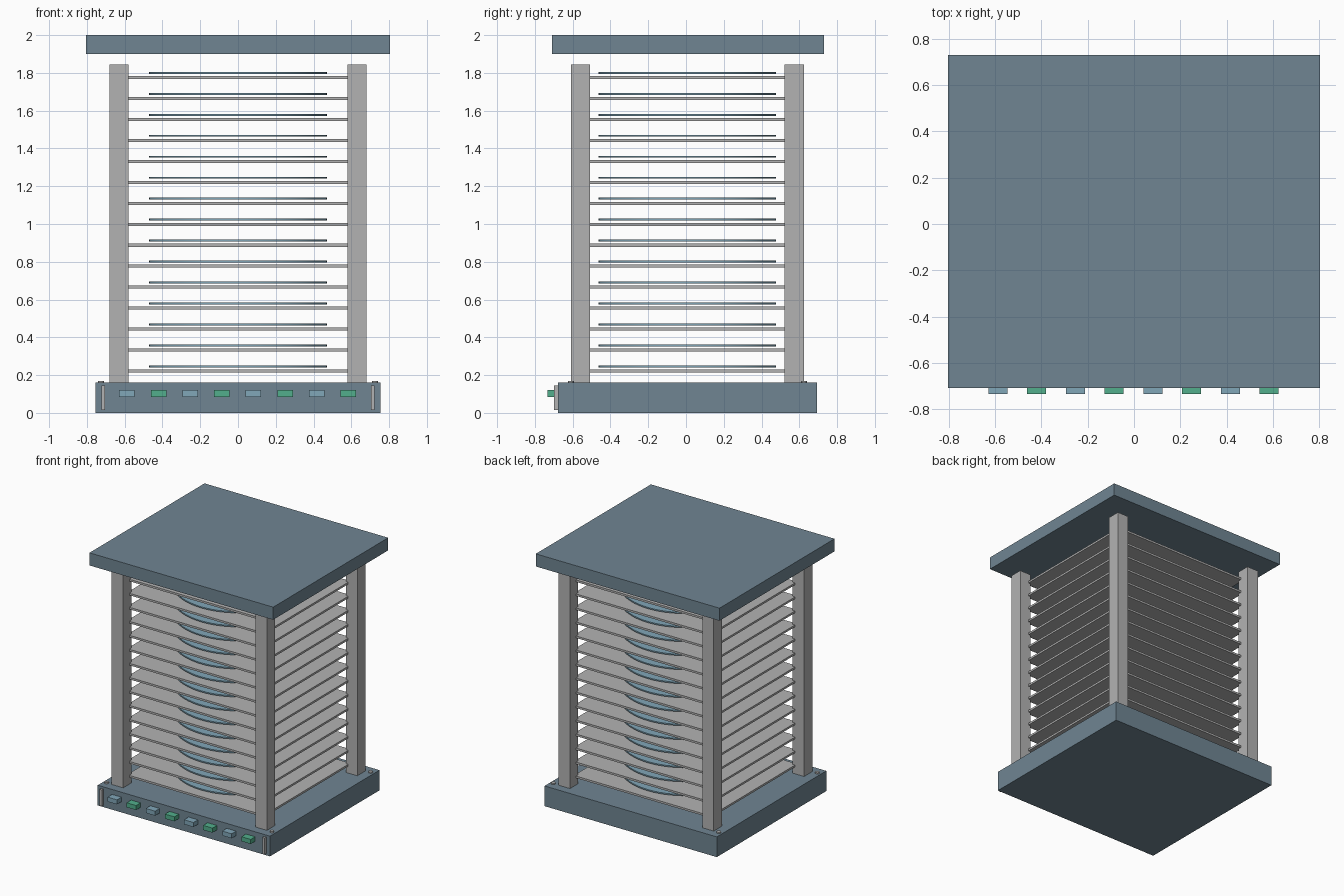
import bpy

cube = bpy.data.objects.get("Cube")
if cube:
    bpy.data.objects.remove(cube, do_unlink=True)


def material(name, r, g, b):
    m = bpy.data.materials.new(name)
    m.use_nodes = True
    m.diffuse_color = (r, g, b, 1)
    m.node_tree.nodes["Principled BSDF"].inputs["Base Color"].default_value = (r, g, b, 1)
    return m


SLATE = material("slate blue", 0.16, 0.235, 0.29)
GREY = material("light grey", 0.45, 0.45, 0.45)
BLUE = material("pale blue", 0.22, 0.385, 0.48)
GREEN = material("green", 0.085, 0.43, 0.265)

MID_Y = 0.0075  # depth centre of the tower


def box(name, centre, size, mat):
    bpy.ops.mesh.primitive_cube_add(size=1, location=centre)
    ob = bpy.context.object
    ob.name = name
    ob.scale = size
    bpy.ops.object.transform_apply(location=False, rotation=False, scale=True)
    ob.data.materials.append(mat)
    return ob


def disc(name, centre, radius, depth, mat, sides):
    bpy.ops.mesh.primitive_cylinder_add(vertices=sides, radius=radius, depth=depth, location=centre)
    ob = bpy.context.object
    ob.name = name
    ob.data.materials.append(mat)
    bpy.ops.object.shade_smooth_by_angle()
    return ob


# Base and floating roof
box("base", (0, MID_Y, 0.08), (1.51, 1.37, 0.16), SLATE)
box("roof", (0, MID_Y + 0.003, 1.95), (1.61, 1.44, 0.1), SLATE)

# Corner posts and the screws beside them
for sx, side in ((-1, "right"), (1, "left")):
    for sy, end in ((-1, "front"), (1, "back")):
        box(f"{end}_{side}_post", (sx * 0.63, MID_Y + sy * 0.566, 1.0025),
            (0.1, 0.102, 1.685), GREY)
        disc(f"{end}_{side}_screw", (sx * 0.725, MID_Y + sy * 0.617, 0.164),
             0.016, 0.012, GREY, 16)
    # Upright strip at each end of the front panel
    box(f"front_{side}_strip", (sx * 0.713, -0.689, 0.08), (0.02, 0.022, 0.13), GREY)

# Stack of shelves, each with a disc hovering above it
for i in range(15):
    z = 0.2215 + i * 0.111
    box(f"shelf_{i + 1}", (0, MID_Y, z), (1.2, 1.08, 0.016), GREY)
    disc(f"disc_{i + 1}", (0, MID_Y, z + 0.0245), 0.47, 0.01, BLUE, 64)

# Row of alternating indicator buttons
for i in range(8):
    box(f"button_{i + 1}", (-0.588 + i * 0.1675, -0.706, 0.103), (0.082, 0.056, 0.036),
        GREEN if i % 2 else BLUE)
